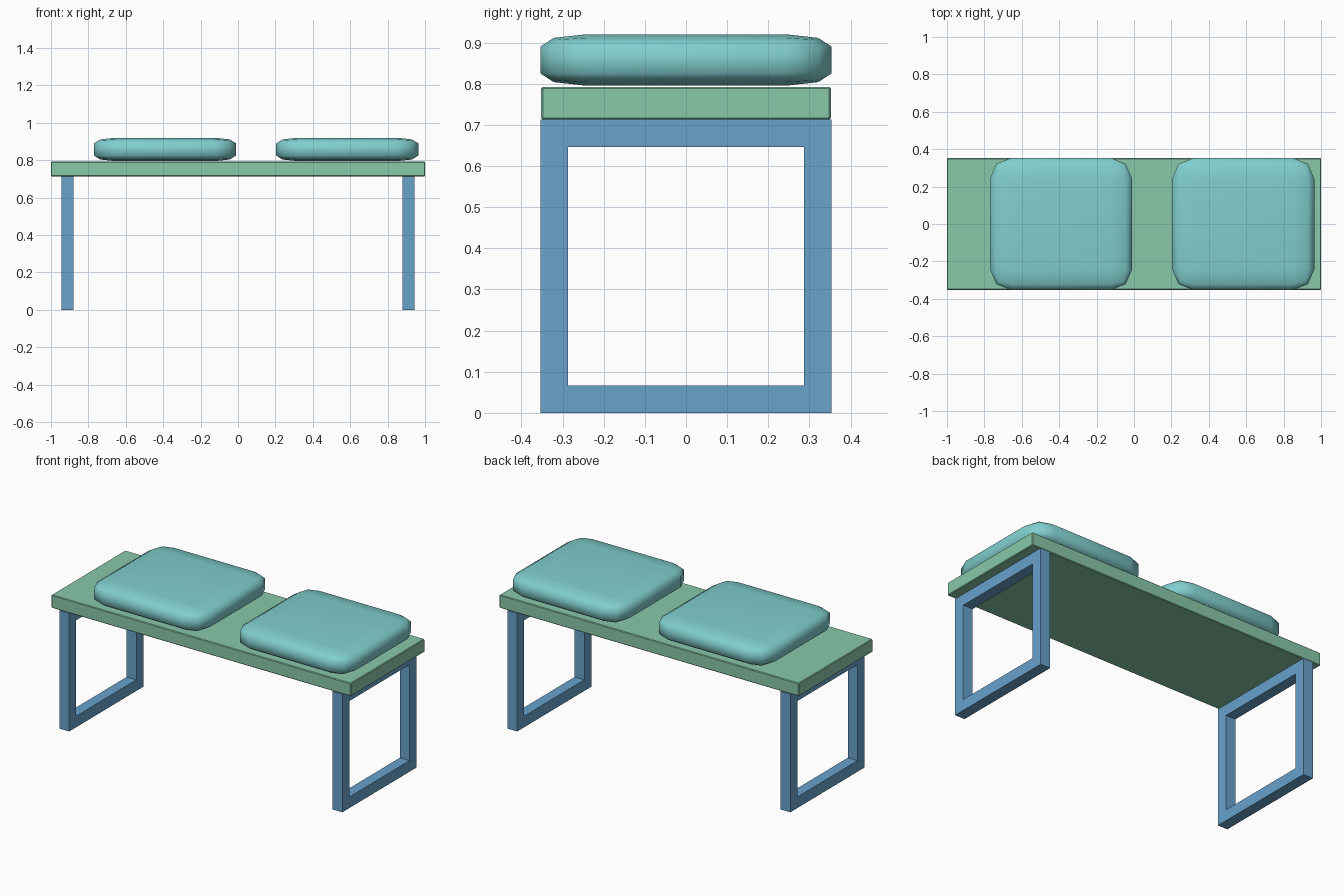
import bpy, bmesh
from mathutils import Vector

if "Cube" in bpy.data.objects:
    bpy.data.objects.remove(bpy.data.objects["Cube"])


def material(name, rgb):
    m = bpy.data.materials.new(name)
    m.diffuse_color = (*rgb, 1)
    m.use_nodes = True
    m.node_tree.nodes["Principled BSDF"].inputs["Base Color"].default_value = m.diffuse_color
    return m


def finish(name, bm, loc, mat, smooth=False):
    bmesh.ops.recalc_face_normals(bm, faces=bm.faces[:])
    me = bpy.data.meshes.new(name)
    bm.to_mesh(me)
    bm.free()
    me.polygons.foreach_set("use_smooth", [smooth] * len(me.polygons))
    me.materials.append(mat)
    ob = bpy.data.objects.new(name, me)
    ob.location = loc
    bpy.context.collection.objects.link(ob)
    return ob


def rounded_box(name, half, radius, segments, loc, mat, smooth):
    """Box whose bevel has its own radius along each axis."""
    bm = bmesh.new()
    bmesh.ops.create_cube(bm, size=2)
    bmesh.ops.bevel(bm, geom=bm.edges[:], offset=0.5, segments=segments,
                    profile=0.5, affect='EDGES')
    for v in bm.verts:
        v.co = Vector([(1 if c > 0 else -1) * (h - r * (1 - abs(c)) / 0.5)
                       for c, h, r in zip(v.co, half, radius)])
    return finish(name, bm, loc, mat, smooth)


def leg_frame(name, x, mat):
    """Rectangular loop of square bar, closed at floor and seat."""
    hx, hy, top, bar = 0.0325, 0.354, 0.713, 0.067
    bm = bmesh.new()

    def ring(px, inset):
        y, lo, hi = hy - inset, inset, top - inset
        return [bm.verts.new((px, a, b))
                for a, b in ((-y, lo), (y, lo), (y, hi), (-y, hi))]

    loops = [ring(-hx, 0), ring(hx, 0), ring(hx, bar), ring(-hx, bar)]
    for k in range(4):
        a, b = loops[k], loops[(k + 1) % 4]
        for i in range(4):
            j = (i + 1) % 4
            bm.faces.new((a[i], a[j], b[j], b[i]))
    return finish(name, bm, (x, 0, 0), mat)


wood = material("seat_green", (0.25, 0.58, 0.40))
metal = material("leg_blue", (0.14, 0.36, 0.60))
fabric = material("cushion_teal", (0.22, 0.62, 0.62))

# Seat board with a tiny edge bevel
rounded_box("seat", (1.0, 0.352, 0.0395), (0.004, 0.004, 0.004), 1,
            (0, 0, 0.7525), wood, False)

# Leg loops at both ends
for side, x in (("left", -0.912), ("right", 0.912)):
    leg_frame(side + "_leg_frame", x, metal)

# Two soft cushions, placed off centre
for side, x in (("left", -0.39), ("right", 0.584)):
    rounded_box(side + "_cushion", (0.38, 0.354, 0.0625), (0.115, 0.112, 0.03), 2,
                (x, 0, 0.8575), fabric, True)
